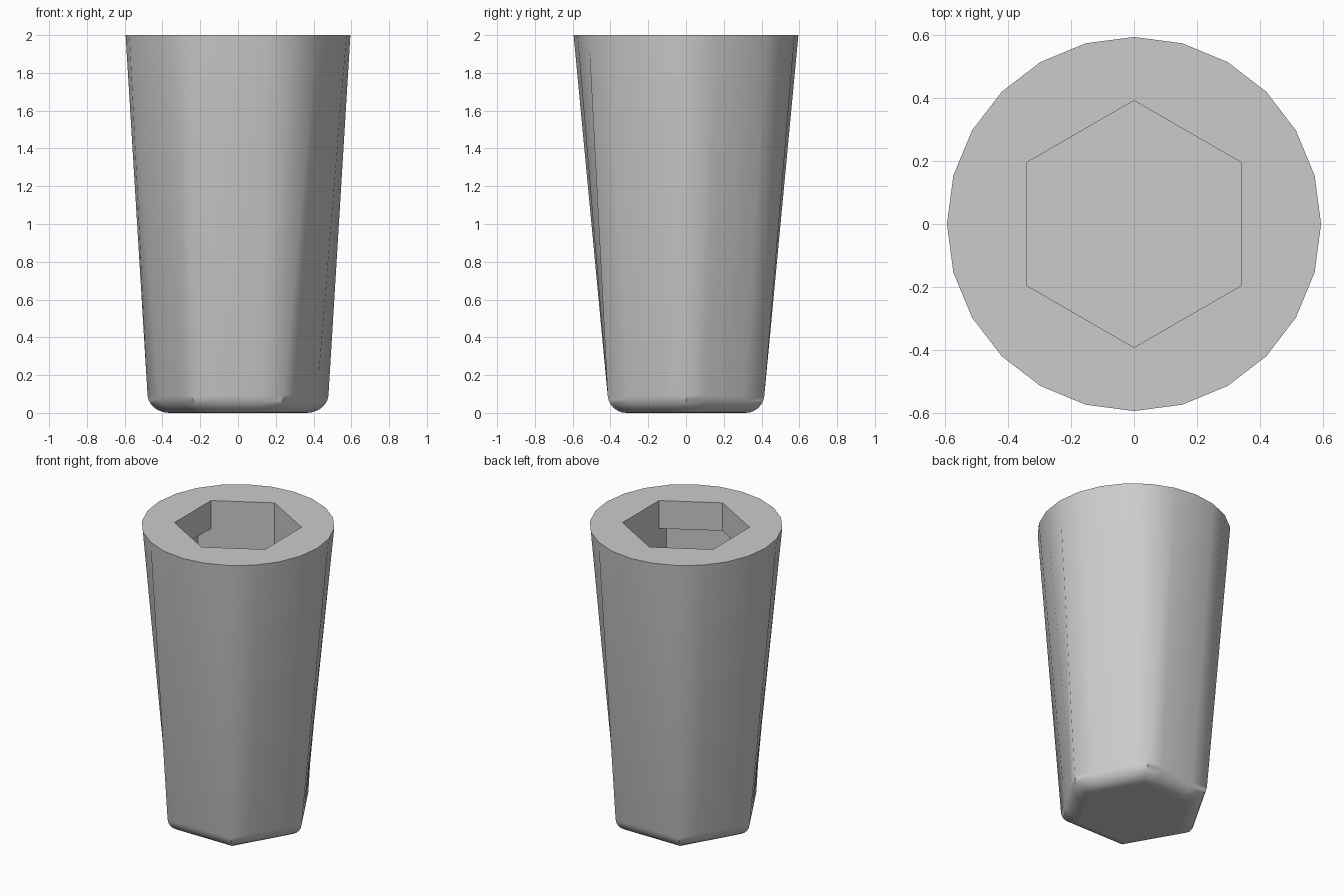
import bpy, bmesh, math
from math import cos, sin, radians, pi
from mathutils import Vector

cube = bpy.data.objects.get("Cube")
if cube:
    bpy.data.objects.remove(cube, do_unlink=True)

SEG = 24                       # sides of the round end, four per hexagon side
TOP_R, TOP_Z = 0.595, 2.0
FLAT, FILLET = 0.415, 0.1      # hexagonal end: centre to flat, edge rounding
SOCKET = 0.34                  # socket: centre to flat

grey = bpy.data.materials.new("light_grey")
grey.use_nodes = True
colour = (0.6, 0.6, 0.6, 1)
grey.diffuse_color = colour
grey.node_tree.nodes["Principled BSDF"].inputs["Base Color"].default_value = colour

bm = bmesh.new()


def direction(angle):
    return Vector((cos(radians(angle)), sin(radians(angle)), 0))


def ring(points, z):
    return [bm.verts.new((p.x, p.y, z)) for p in points]


def hex_outline(apothem):
    """Hexagon with corners on the x axis, four points per side."""
    corners = [direction(60 * k) * apothem / cos(pi / 6) for k in range(7)]
    return [corners[i // 4].lerp(corners[i // 4 + 1], i % 4 / 4) for i in range(SEG)]


def socket_outline(flats):
    """Hexagon from six flat distances, flats facing 0, 60, 120... degrees."""
    points = []
    for k in range(6):
        a, b = flats[k], flats[(k + 1) % 6]
        points.append((direction(60 * k) * (a - b / 2)
                       + direction(60 * k + 60) * (b - a / 2)) / 0.75)
    return points


def bridge(a, b, smooth):
    n = len(a)
    for i in range(n):
        j = (i + 1) % n
        bm.faces.new((a[i], a[j], b[j], b[i])).smooth = smooth


# Outer body: rounded hexagonal end lofted to a round end
rings = []
for step in range(7):
    t = radians(85 * step / 6)
    rings.append(ring(hex_outline(FLAT - FILLET * (1 - sin(t))), FILLET * (1 - cos(t))))
rings.append(ring([direction(360 * i / SEG) * TOP_R for i in range(SEG)], TOP_Z))
for a, b in zip(rings, rings[1:]):
    bridge(a, b, True)
bm.faces.new(rings[0][::-1])

# Hexagonal socket, widened on three sides below its mouth
mouth = socket_outline([SOCKET] * 6)
pocket = socket_outline([SOCKET] * 3 + [SOCKET + 0.07] * 3)
inner = [ring(mouth, TOP_Z), ring(mouth, TOP_Z - 0.19),
         ring(pocket, TOP_Z - 0.19), ring(pocket, 1.0)]
for a, b in zip(inner, inner[1:]):
    bridge(a, b, False)
bm.faces.new(inner[-1])

# Flat rim between the round edge and the socket
outer = rings[-1]
for k in range(6):
    arc = [outer[(2 + 4 * k + i) % SEG] for i in range(5)]
    bm.faces.new(arc + [inner[0][(k + 1) % 6], inner[0][k]])

bmesh.ops.remove_doubles(bm, verts=bm.verts, dist=0.0001)
bmesh.ops.recalc_face_normals(bm, faces=bm.faces)

# Crease the sharp corners, keep the flat end flat
for edge in bm.edges:
    if len(edge.link_faces) == 2:
        flat_end = any(abs(f.normal.z) > 0.999 for f in edge.link_faces)
        edge.smooth = not flat_end and edge.calc_face_angle(0) < radians(45)

mesh = bpy.data.meshes.new("tapered_socket_body")
bm.to_mesh(mesh)
bm.free()
mesh.materials.append(grey)
body = bpy.data.objects.new("tapered_socket_body", mesh)
bpy.context.scene.collection.objects.link(body)
